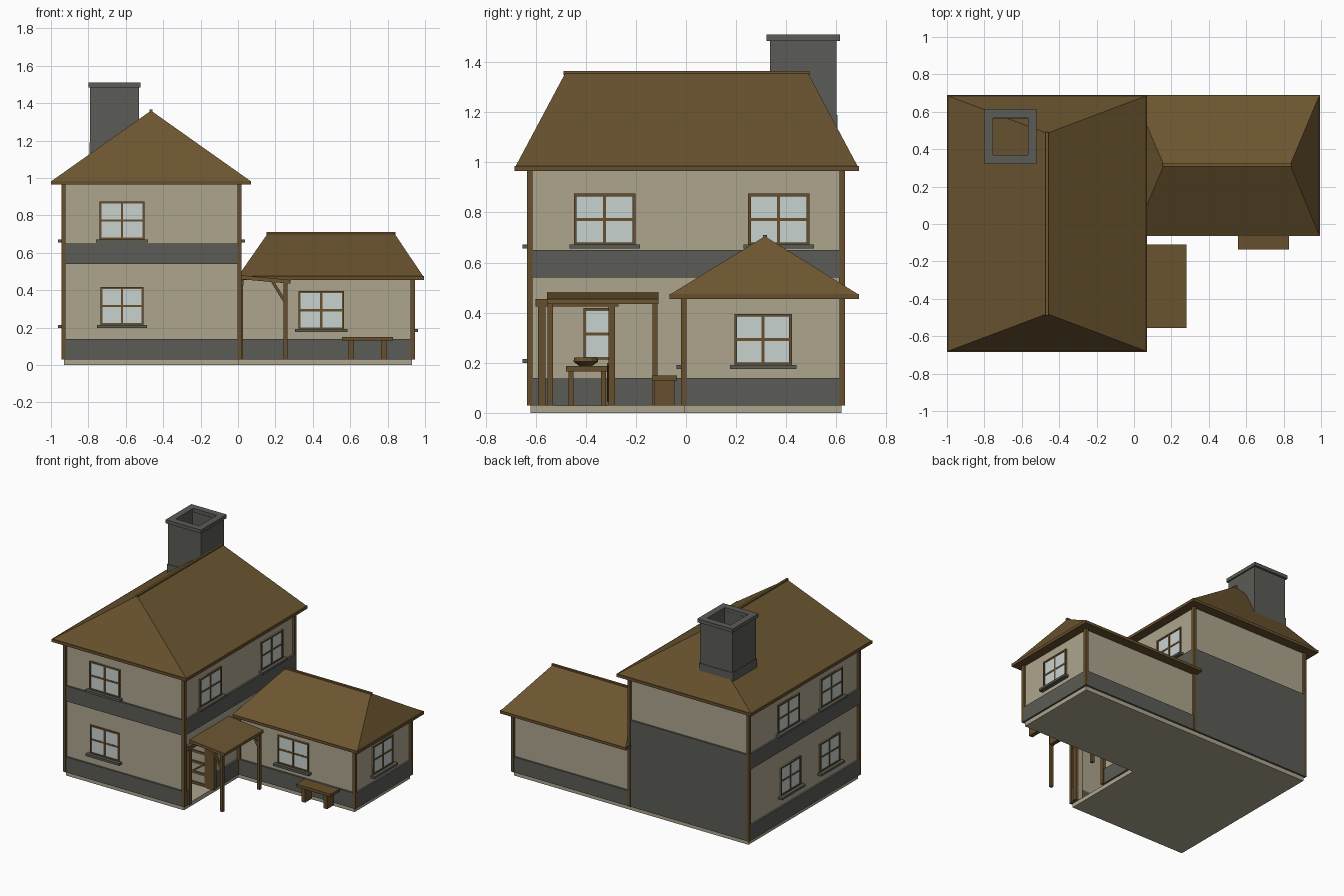
import bpy, math
from mathutils import Matrix, Vector

if "Cube" in bpy.data.objects:
    bpy.data.objects.remove(bpy.data.objects["Cube"])

def material(name, rgb):
    m = bpy.data.materials.new(name)
    m.diffuse_color = (*rgb, 1)
    m.use_nodes = True
    m.node_tree.nodes["Principled BSDF"].inputs["Base Color"].default_value = m.diffuse_color
    return m

CREAM = material("cream_plaster", (0.42, 0.375, 0.27))
STONE = material("dark_stone", (0.105, 0.105, 0.092))
ROOF = material("roof_brown", (0.15, 0.092, 0.03))
WOOD = material("timber_brown", (0.135, 0.08, 0.026))
GLASS = material("pale_glass", (0.58, 0.65, 0.63))

def mesh(name, verts, faces, mat, matrix=None):
    me = bpy.data.meshes.new(name)
    me.from_pydata([tuple(v) for v in verts], [], faces)
    me.materials.append(mat)
    ob = bpy.data.objects.new(name, me)
    bpy.context.collection.objects.link(ob)
    if matrix:
        ob.matrix_world = matrix
    return ob

def boxes(name, items, mat, matrix=None):
    """One object from several boxes given as (x0, x1, y0, y1, z0, z1)."""
    v, f = [], []
    for x0, x1, y0, y1, z0, z1 in items:
        n = len(v)
        v += [(x, y, z) for z in (z0, z1) for x, y in ((x0, y0), (x1, y0), (x1, y1), (x0, y1))]
        f += [[n + i for i in q] for q in ((3, 2, 1, 0), (4, 5, 6, 7), (0, 1, 5, 4),
                                           (1, 2, 6, 5), (2, 3, 7, 6), (3, 0, 4, 7))]
    return mesh(name, v, f, mat, matrix)

def ring(x0, x1, y0, y1, z0, z1, t, gap=None):
    """Four wall boxes; gap is a doorway (y range) in the +x wall."""
    out = [(x0, x1, y0, y0 + t, z0, z1), (x0, x1, y1 - t, y1, z0, z1),
           (x0, x0 + t, y0 + t, y1 - t, z0, z1)]
    if gap:
        return out + [(x1 - t, x1, y0 + t, gap[0], z0, z1), (x1 - t, x1, gap[1], y1 - t, z0, z1)]
    return out + [(x1 - t, x1, y0 + t, y1 - t, z0, z1)]

def hip_roof(name, x0, x1, y0, y1, z0, a, b):
    """Hip roof over a rectangle with ridge a-b, plus eave board and ridge cap."""
    v = [(x0, y0, z0), (x1, y0, z0), (x1, y1, z0), (x0, y1, z0), a, b]
    if abs(a[0] - b[0]) < 1e-6:
        f = [(0, 1, 4), (1, 2, 5, 4), (2, 3, 5), (3, 0, 4, 5)]
    else:
        f = [(0, 1, 5, 4), (1, 2, 5), (2, 3, 4, 5), (3, 0, 4)]
    mesh(name, v, f + [(3, 2, 1, 0)], ROOF)
    e = 0.005
    boxes(name + "_eave", [(x0 - e, x1 + e, y0 - e, y1 + e, z0 - 0.02, z0)], WOOD)
    r = 0.008
    boxes(name + "_ridge_cap", [(a[0] - r, b[0] + r, a[1] - r, b[1] + r, a[2] - 0.012, a[2] + 0.005)], ROOF)

def beam(name, p, q, w, mat=WOOD):
    """Square bar from p to q."""
    p, q = Vector(p), Vector(q)
    m = Matrix.Translation(p) @ (q - p).to_track_quat('Z', 'Y').to_matrix().to_4x4()
    return boxes(name, [(-w / 2, w / 2, -w / 2, w / 2, 0, (q - p).length)], mat, m)

def window(name, x, y, z, w, h, turn):
    """Window on a wall point; turn 0 faces front, 90 right, -90 left."""
    m = Matrix.Translation((x, y, z)) @ Matrix.Rotation(math.radians(turn), 4, 'Z')
    u, t, d0, d1 = w / 2, 0.011, -0.01, 0.036
    boxes(name + "_glass", [(-u, u, -0.004, 0.033, 0, h)], GLASS, m)
    boxes(name + "_frame", [(-u, -u + t, d0, d1, 0, h), (u - t, u, d0, d1, 0, h),
                            (-u + t, u - t, d0, d1, 0, t), (-u + t, u - t, d0, d1, h - t, h),
                            (-0.006, 0.006, -0.008, 0.035, t, h - t),
                            (-u + t, u - t, -0.007, 0.0345, h / 2 - 0.006, h / 2 + 0.006)], WOOD, m)
    boxes(name + "_sill", [(-u - 0.018, u + 0.018, -0.032, 0.005, -0.014, 0.002)], STONE, m)

# Foundation
L, R, F, B, AR, AF = -0.93, 0.005, -0.62, 0.62, 0.93, -0.005
boxes("foundation", [(L, R, F, B, 0, 0.03), (R, AR, AF, B, 0, 0.03)], CREAM)

# Hollow walls with a doorway in the main house
door = (-0.56, -0.305)
boxes("main_walls", ring(L, R, F, B, 0.03, 0.43, 0.03, door) + ring(L, R, F, B, 0.43, 0.97, 0.03), CREAM)
boxes("annex_walls", ring(R, AR, AF, B, 0.03, 0.46, 0.03), CREAM)

# Stone bands, and the stone lower rear wall
o = 0.013
boxes("main_plinth_band", ring(L - o, R + o, F - o, B + o, 0.03, 0.14, 0.047, door), STONE)
boxes("main_middle_band", ring(L - o, R + o, F - o, B + o, 0.54, 0.65, 0.047), STONE)
boxes("annex_plinth_band", ring(R, AR + o, AF - o, B + o, 0.03, 0.14, 0.025), STONE)
boxes("rear_stone_wall", [(L - o, R + o, B - 0.01, B + o, 0.14, 0.54)], STONE)

# Corner posts
def post(x, y, z1):
    return (x - 0.011, x + 0.011, y - 0.011, y + 0.011, 0.03, z1)
s = 0.004
boxes("main_corner_posts", [post(x, y, 0.97) for x in (L - s, R + s) for y in (F - s, B + s)], WOOD)
boxes("annex_corner_posts", [post(AR + s, AF - s, 0.46), post(AR + s, B + s, 0.46), post(R + 0.012, AF - s, 0.46)], WOOD)

# Roofs
hip_roof("main_roof", -0.995, 0.065, -0.68, 0.685, 0.985, (-0.465, -0.48, 1.36), (-0.465, 0.485, 1.36))
hip_roof("annex_roof", 0.0, 0.99, -0.06, 0.685, 0.475, (0.16, 0.315, 0.705), (0.835, 0.315, 0.705))

# Open chimney
boxes("chimney_stack", ring(-0.79, -0.53, 0.335, 0.6, 1.05, 1.485, 0.035), STONE)
boxes("chimney_base", ring(-0.794, -0.526, 0.331, 0.604, 1.05, 1.19, 0.02), STONE)
boxes("chimney_cap", ring(-0.8, -0.52, 0.322, 0.615, 1.485, 1.51, 0.047), STONE)

# Windows
window("front_upper_window", -0.62, F, 0.67, 0.24, 0.205, 0)
window("front_lower_window", -0.62, F, 0.213, 0.23, 0.205, 0)
for i, y in enumerate((-0.325, 0.37)):
    window(f"right_upper_window_{i}", R, y, 0.67, 0.245, 0.205, 90)
for i, y in enumerate((-0.315, 0.17)):
    window(f"left_upper_window_{i}", L, y, 0.67, 0.245, 0.205, -90)
for i, y in enumerate((-0.295, 0.15)):
    window(f"left_lower_window_{i}", L, y, 0.213, 0.23, 0.205, -90)
window("annex_front_window", 0.445, AF, 0.19, 0.245, 0.205, 0)
window("annex_right_window", AR, 0.308, 0.19, 0.23, 0.205, 90)

# Door frame and the open braced door leaf
boxes("door_frame", [(-0.03, 0.027, -0.59, -0.56, 0.03, 0.425), (-0.03, 0.027, -0.31, -0.283, 0.03, 0.425),
                     (-0.03, 0.029, -0.6, -0.27, 0.425, 0.455)], WOOD)
boxes("door_leaf", [(-0.27, -0.25, -0.31, -0.295, 0.035, 0.42), (-0.05, -0.03, -0.31, -0.295, 0.035, 0.42)]
      + [(-0.25, -0.05, -0.31, -0.295, z, z + 0.018) for z in (0.035, 0.11, 0.185, 0.26, 0.335, 0.402)], WOOD)
boxes("door_panel", [(-0.255, -0.045, -0.303, -0.298, 0.04, 0.415)], CREAM)
beam("door_brace", (-0.25, -0.31, 0.05), (-0.05, -0.31, 0.195), 0.012)

# Porch: sloped roof, posts and braces
mesh("porch_roof", [(x, y, z) for y in (-0.555, -0.11) for x, z in
                    ((0.0, 0.46), (0.28, 0.435), (0.28, 0.455), (0.0, 0.482))],
     [(0, 1, 2, 3), (7, 6, 5, 4), (0, 4, 5, 1), (1, 5, 6, 2), (2, 6, 7, 3), (3, 7, 4, 0)], ROOF)
for side, y in (("front", -0.542), ("rear", -0.124)):
    beam(f"porch_post_{side}", (0.255, y, 0.03), (0.255, y, 0.442), 0.021)
    beam(f"porch_brace_{side}", (0.253, y, 0.335), (0.185, y, 0.445), 0.016)

# Bench under the annex window
boxes("bench", [(0.555, 0.83, -0.135, -0.035, 0.13, 0.15), (0.59, 0.62, -0.125, -0.045, 0.03, 0.13),
                (0.765, 0.795, -0.125, -0.045, 0.03, 0.13)], WOOD)

# Table with a bowl, seen through the doorway
boxes("table", [(-0.62, -0.4, -0.48, -0.305, 0.165, 0.187)]
      + [(x, x + 0.02, y, y + 0.02, 0.03, 0.165) for x in (-0.61, -0.43) for y in (-0.47, -0.34)], WOOD)
n = 12
prof = ((0.025, 0.187), (0.05, 0.205), (0.045, 0.222), (0.035, 0.205))
verts = [(-0.51 + r * math.cos(k * math.tau / n), -0.4 + r * math.sin(k * math.tau / n), z)
         for r, z in prof for k in range(n)]
faces = [(j * n + k, j * n + (k + 1) % n, (j + 1) * n + (k + 1) % n, (j + 1) * n + k)
         for j in range(3) for k in range(n)]
mesh("bowl", verts, faces + [tuple(range(n))[::-1], tuple(range(3 * n, 4 * n))], WOOD)
